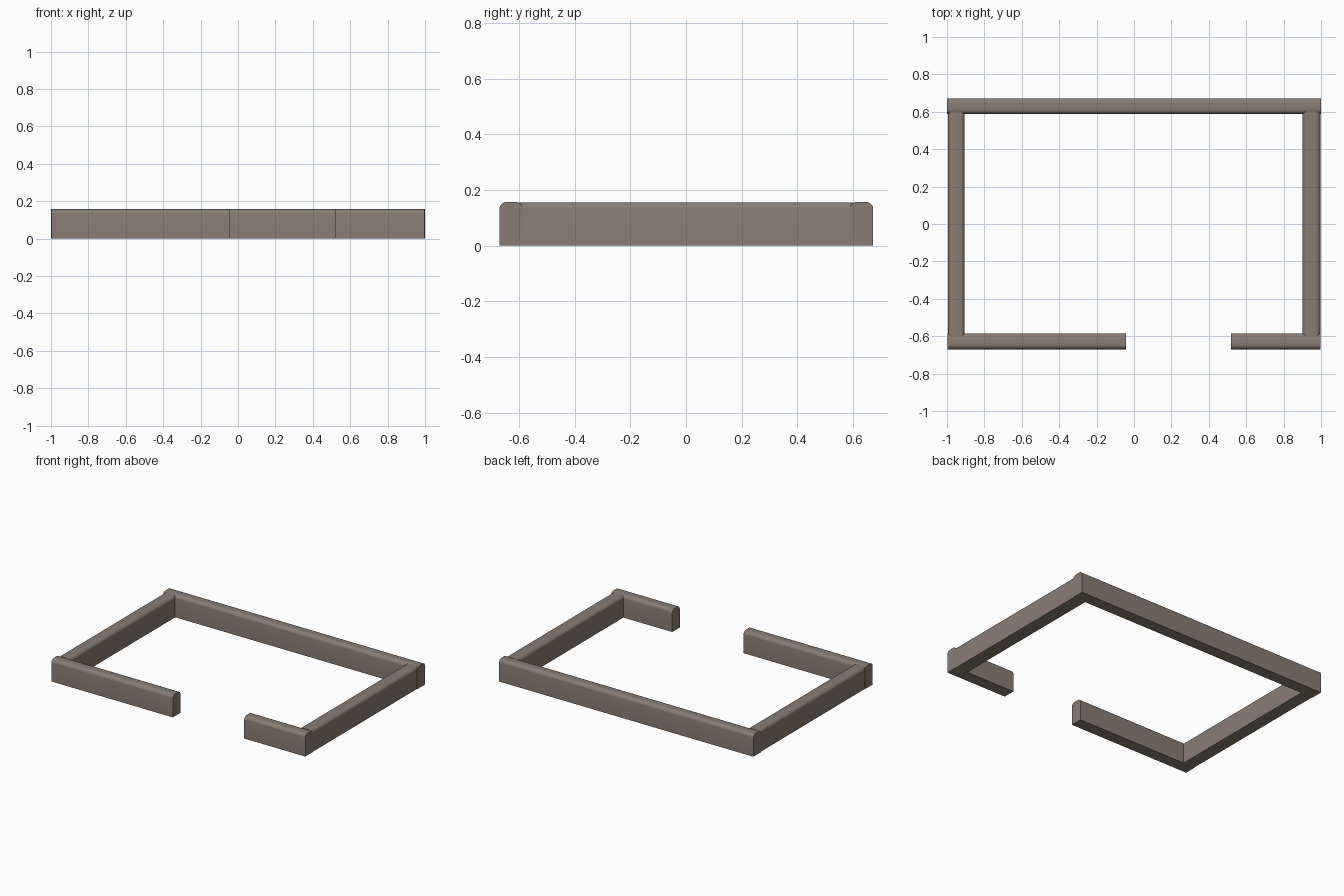
import bpy, bmesh
from mathutils import Vector

if "Cube" in bpy.data.objects:
    bpy.data.objects.remove(bpy.data.objects["Cube"])

HEIGHT = 0.157
ROUND = 0.025

stone = bpy.data.materials.new("warm grey stone")
stone.diffuse_color = (0.25, 0.204, 0.175, 1)
stone.use_nodes = True
stone.node_tree.nodes["Principled BSDF"].inputs["Base Color"].default_value = stone.diffuse_color


def wall(name, x0, x1, y0, y1, height=HEIGHT):
    """Box wall whose two long top edges are rounded; ends stay flat."""
    bm = bmesh.new()
    bmesh.ops.create_cube(bm, size=1)
    for v in bm.verts:
        v.co = Vector(((x0 + x1) / 2 + v.co.x * (x1 - x0),
                       (y0 + y1) / 2 + v.co.y * (y1 - y0),
                       (v.co.z + 0.5) * height))
    axis = 0 if x1 - x0 > y1 - y0 else 1
    edges = [e for e in bm.edges
             if all(v.co.z > height / 2 for v in e.verts)
             and abs(e.verts[0].co[axis] - e.verts[1].co[axis]) > 0.1]
    bmesh.ops.bevel(bm, geom=edges, offset=ROUND, segments=5,
                    profile=0.5, affect='EDGES')
    mesh = bpy.data.meshes.new(name)
    bm.to_mesh(mesh)
    bm.free()
    mesh.materials.append(stone)
    obj = bpy.data.objects.new(name, mesh)
    bpy.context.collection.objects.link(obj)
    bpy.ops.object.select_all(action='DESELECT')
    obj.select_set(True)
    bpy.context.view_layer.objects.active = obj
    bpy.ops.object.shade_smooth_by_angle()


# Long back wall and the two front walls either side of the doorway
wall("back_wall", -1, 1, 0.588, 0.672)
wall("front_wall_left", -0.998, -0.043, -0.67, -0.585)
wall("front_wall_right", 0.518, 0.998, -0.67, -0.585)

# Side walls, tucked into the rounded tops of the front and back walls
wall("side_wall_left", -0.995, -0.905, -0.598, 0.602, HEIGHT - 0.001)
wall("side_wall_right", 0.902, 0.996, -0.598, 0.602, HEIGHT - 0.001)
